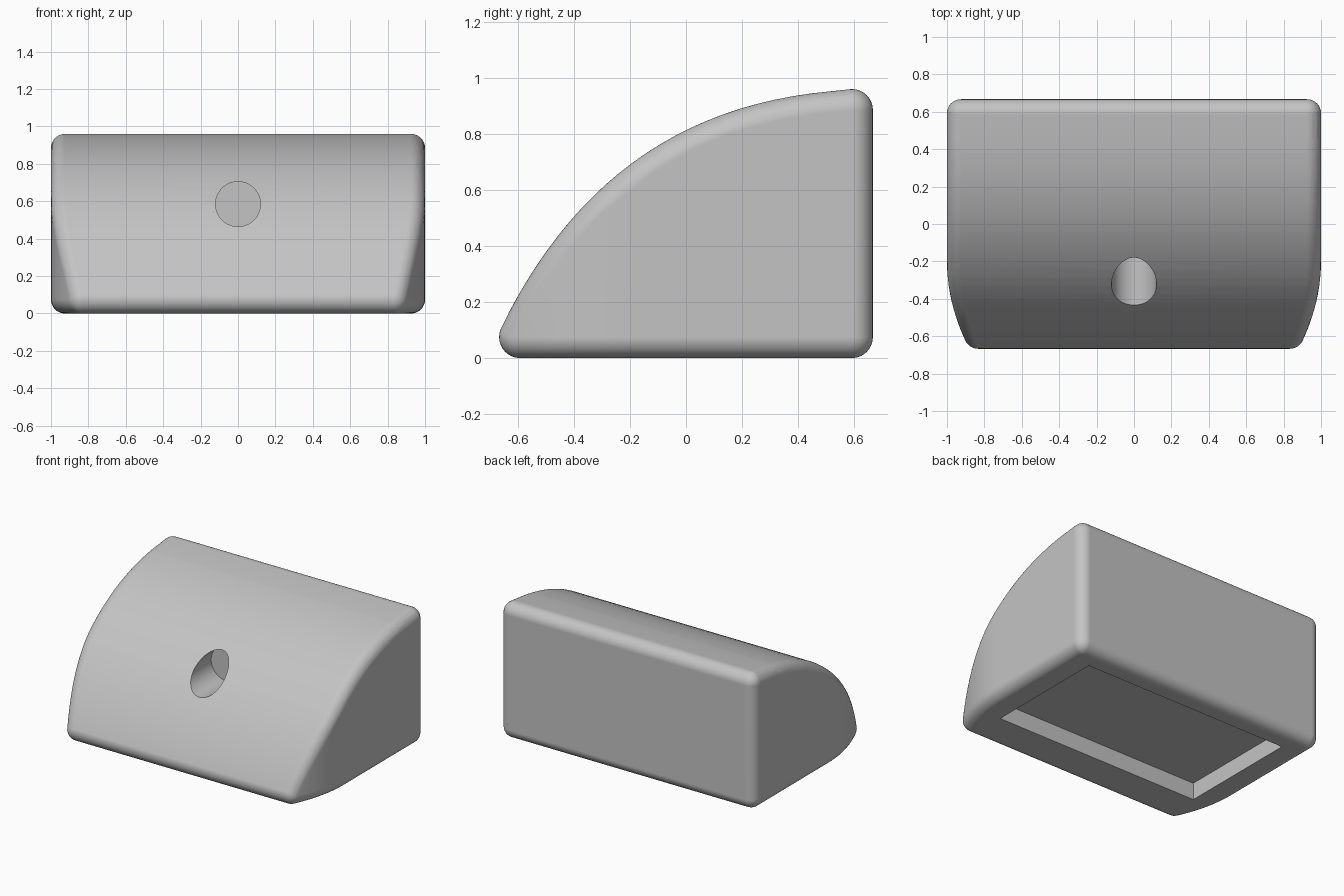
import bpy, bmesh, math
from mathutils import Vector

cube = bpy.data.objects.get("Cube")
if cube:
    bpy.data.objects.remove(cube, do_unlink=True)

R = 0.075           # edge rounding
BACK = 0.667        # half depth
END = BACK - R
STEPS = 26

grey = bpy.data.materials.new("plain grey")
grey.use_nodes = True
COLOUR = (0.55, 0.55, 0.55, 1)
grey.diffuse_color = COLOUR
grey.node_tree.nodes["Principled BSDF"].inputs["Base Color"].default_value = COLOUR


def make_object(name, bm):
    mesh = bpy.data.meshes.new(name)
    bm.to_mesh(mesh)
    bm.free()
    mesh.materials.append(grey)
    obj = bpy.data.objects.new(name, mesh)
    bpy.context.collection.objects.link(obj)
    return obj


def slope_centre(t):
    """Centre of the rounding ball under the sloping top, and the outward normal."""
    p = [Vector(c) for c in ((-0.71, 0), (-0.45, 0.6), (-0.03, 0.95), (BACK, 0.96))]
    u = 1 - t
    pos = p[0]*u**3 + p[1]*3*u*u*t + p[2]*3*u*t*t + p[3]*t**3
    d = (p[1]-p[0])*u*u + (p[2]-p[1])*2*u*t + (p[3]-p[2])*t*t
    normal = Vector((-d.y, d.x)).normalized()
    return pos - normal*R, normal


def side_centre(y):
    """Half width of the ball path; the sides curve inwards at the front."""
    f = min(y + 0.2, 0)
    return 1 - 0.55*f*f - R*math.sqrt(1 + (1.1*f)**2)


# Rounded wedge body: the hull of balls swept along its edges
ball = bmesh.new()
bmesh.ops.create_uvsphere(ball, u_segments=32, v_segments=16, radius=R)
ball_points = [v.co.copy() for v in ball.verts]
ball.free()

bm = bmesh.new()
for i in range(STEPS + 1):
    c, n = slope_centre(0.06 + 0.94*i/STEPS)
    y = max(-END, min(END, c.x))
    if c.x > END + 0.04 or c.x < -END - 0.04:
        continue
    for side in (-1, 1):
        x = side*side_centre(y)
        for top in (False, True):
            centre = Vector((x, y, max(R, c.y) if top else R))
            for p in ball_points:
                if p.x*side > -1e-5 and p.z*(1 if top else -1) > -1e-5:
                    bm.verts.new(centre + p)
        if y == c.x and c.y > R:
            bm.verts.new((x, y + n.x*R, c.y + n.y*R))
# Back edge balls, so the rear is square
top_z = 0.96 - R
for side in (-1, 1):
    for z, s in ((R, -1), (top_z, 1)):
        for p in ball_points:
            if p.x*side > -1e-5 and p.z*s > -1e-5:
                bm.verts.new(Vector((side*(1 - R), END, z)) + p)
bmesh.ops.remove_doubles(bm, verts=bm.verts[:], dist=0.0005)
bmesh.ops.convex_hull(bm, input=bm.verts[:], use_existing_faces=False)
bmesh.ops.delete(bm, geom=[v for v in bm.verts if not v.link_faces], context='VERTS')
bmesh.ops.dissolve_limit(bm, angle_limit=math.radians(0.2),
                         verts=bm.verts[:], edges=bm.edges[:])
bmesh.ops.recalc_face_normals(bm, faces=bm.faces[:])
body = make_object("wedge_body", bm)

# Blind round hole in the slope, bored straight back
bm = bmesh.new()
bmesh.ops.create_cone(bm, cap_ends=True, segments=64, radius1=0.12, radius2=0.12, depth=1)
hole = make_object("round_hole_cutter", bm)
hole.rotation_euler.x = math.pi/2
hole.location = (0, -0.63, 0.585)

# Shallow rectangular recess underneath
bm = bmesh.new()
bmesh.ops.create_cube(bm, size=1)
recess = make_object("base_recess_cutter", bm)
recess.scale = (1.61, 0.88, 0.24)
recess.location = (0, 0.07, 0)

for cutter in (hole, recess):
    cutter.hide_render = True
    cutter.hide_set(True)
    mod = body.modifiers.new(cutter.name, 'BOOLEAN')
    mod.operation = 'DIFFERENCE'
    mod.solver = 'EXACT'
    mod.object = cutter

# Apply the cuts, then shade smooth with sharp cut rims
bpy.ops.object.select_all(action='DESELECT')
body.select_set(True)
bpy.context.view_layer.objects.active = body
for mod in list(body.modifiers):
    bpy.ops.object.modifier_apply(modifier=mod.name)
for cutter in (hole, recess):
    bpy.data.objects.remove(cutter, do_unlink=True)
bpy.ops.object.shade_smooth_by_angle(angle=math.radians(30))
weighted = body.modifiers.new("even_shading", 'WEIGHTED_NORMAL')
weighted.keep_sharp = True
